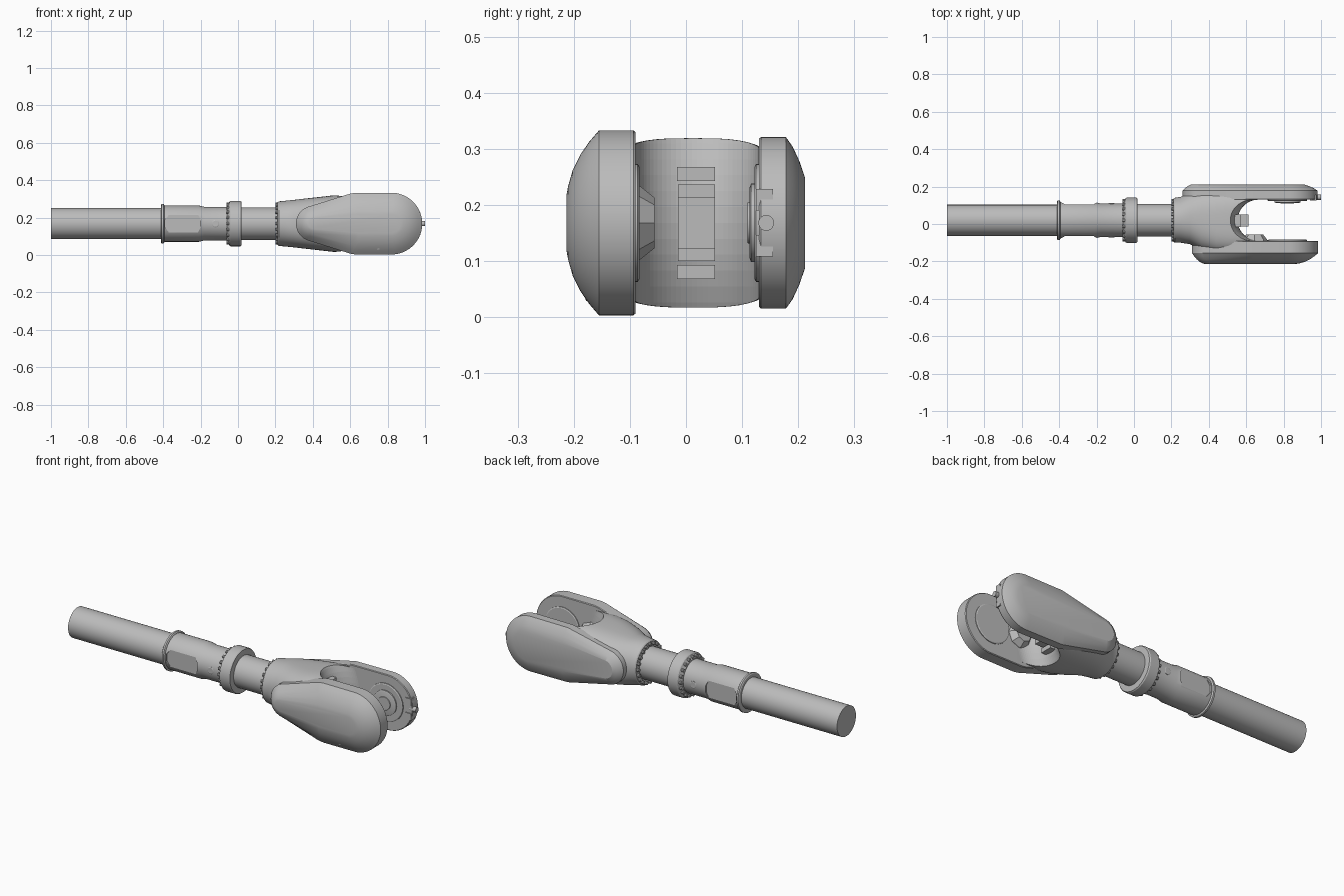
import bpy, bmesh, math
from mathutils import Vector

cube = bpy.data.objects.get("Cube")
if cube:
    bpy.data.objects.remove(cube, do_unlink=True)

AY, AZ = 0.02, 0.168      # shaft axis
HUB = 0.82                # pivot position along x


def material(name, rgb):
    m = bpy.data.materials.new(name)
    m.use_nodes = True
    m.diffuse_color = (*rgb, 1)
    m.node_tree.nodes["Principled BSDF"].inputs["Base Color"].default_value = (*rgb, 1)
    return m


GREY = material("plain grey", (0.5, 0.5, 0.5))


def loft(name, rings):
    """Skin a list of equal-length closed rings and cap both ends."""
    bm = bmesh.new()
    rows = [[bm.verts.new(p) for p in ring] for ring in rings]
    n = len(rows[0])
    for a, b in zip(rows, rows[1:]):
        for i in range(n):
            bm.faces.new((a[i], a[(i + 1) % n], b[(i + 1) % n], b[i]))
    bm.faces.new(rows[0])
    bm.faces.new(rows[-1])
    bmesh.ops.recalc_face_normals(bm, faces=bm.faces)
    mesh = bpy.data.meshes.new(name)
    bm.to_mesh(mesh)
    bm.free()
    mesh.materials.append(GREY)
    ob = bpy.data.objects.new(name, mesh)
    bpy.context.collection.objects.link(ob)
    return ob


def circle(n):
    return [(math.cos(2 * math.pi * i / n), math.sin(2 * math.pi * i / n)) for i in range(n)]


def lathe(name, profile, n=64):
    """Turn (x, radius) pairs around the shaft axis."""
    return loft(name, [[(x, AY + r * c, AZ + r * s) for c, s in circle(n)] for x, r in profile])


def disc(name, x, z, layers, n=32):
    """Round part facing y, from (y, radius) pairs."""
    return loft(name, [[(x + r * c, y, z + r * s) for c, s in circle(n)] for y, r in layers])


def hull(circles, n=72):
    """Rounded outline wrapped around (u, v, r) circles."""
    pts = []
    for c, s in circle(n):
        u, v, r = max(circles, key=lambda k: k[0] * c + k[1] * s + k[2])
        pts.append((u + r * c, v + r * s))
    return pts


def cover(name, circles, layers):
    """Teardrop shell: each layer is (y, fraction the outline shrinks)."""
    return loft(name, [[(u, y, v) for u, v in hull([(a, b, r * (1 - f)) for a, b, r in circles])]
                       for y, f in layers])


def box(name, lo, hi):
    (x0, y0, z0), (x1, y1, z1) = lo, hi
    return loft(name, [[(x, y0, z0), (x, y1, z0), (x, y1, z1), (x, y0, z1)] for x in (x0, x1)])


def cut(ob, cutter):
    mod = ob.modifiers.new("cut", 'BOOLEAN')
    mod.operation = 'DIFFERENCE'
    mod.solver = 'EXACT'
    mod.object = cutter
    cutter.hide_render = True
    cutter.hide_set(True)


# Shaft and its collars
lathe("rear_tube", [(-1, 0.083), (-0.38, 0.083)])
lathe("flange", [(-0.412, 0.1), (-0.408, 0.106), (-0.398, 0.106), (-0.394, 0.1)])
sleeve = lathe("sleeve", [(-0.4, 0.097), (-0.21, 0.097), (-0.18, 0.09), (-0.04, 0.09)])
lathe("middle_collar", [(-0.06, 0.094), (-0.05, 0.108), (-0.045, 0.118), (-0.04, 0.121),
                        (0.012, 0.121), (0.018, 0.117), (0.02, 0.088)])
lathe("front_tube", [(0, 0.087), (0.24, 0.087)])

# Flat window recesses and buttons on both sides of the sleeve
for side, s in (("front", -1), ("back", 1)):
    hexagon = [(-0.39, -0.02), (-0.36, -0.06), (-0.22, -0.06),
               (-0.2, -0.02), (-0.2, 0.02), (-0.22, 0.06), (-0.36, 0.06), (-0.39, 0.02)]
    cutter = loft(side + "_window_cutter",
                  [[(x, AY + s * d, AZ + z) for x, z in hexagon] for d in (0.085, 0.13)])
    cut(sleeve, cutter)
    disc(side + "_button", -0.12, AZ, [(AY + s * 0.07, 0.02), (AY + s * 0.089, 0.02),
                                       (AY + s * 0.091, 0.016)])

# Bolt rings
for ring, x0, x1, rad in (("collar", -0.062, -0.045, 0.104), ("neck", 0.2, 0.22, 0.104)):
    for i, (c, s) in enumerate(circle(20)):
        y, z = AY + rad * c, AZ + rad * s
        loft(f"{ring}_bolt_{i}", [[(x, y + 0.009 * a, z + 0.009 * b) for a, b in circle(10)]
                                  for x in (x0, x1)])


# Fork body: rounded-box sections growing out of the neck
def section(x, y0, y1, hz, power):
    def soft(t):
        return math.copysign(abs(t) ** (2 / power), t)
    return [(x, (y0 + y1) / 2 + (y1 - y0) / 2 * soft(c), AZ + hz * soft(s)) for c, s in circle(64)]


body = loft("fork_body", [section(*k) for k in (
    (0.212, -0.095, 0.135, 0.114, 2), (0.218, -0.1, 0.14, 0.119, 2), (0.25, -0.1, 0.145, 0.122, 2.1),
    (0.3, -0.108, 0.172, 0.127, 2.3), (0.36, -0.14, 0.185, 0.134, 2.6),
    (0.44, -0.162, 0.19, 0.143, 3), (0.51, -0.165, 0.19, 0.151, 3.2),
    (0.58, -0.16, 0.185, 0.15, 3.4), (0.66, -0.15, 0.175, 0.146, 3.8))])

# Curved throat between the arms, bulging toward mid-height
rings = []
for i in range(13):
    t = i / 6 - 1
    start = 0.555 - 0.05 * t * t
    rings.append([(u, v, AZ + 0.17 * t) for u, v in hull([(start + 0.11, AY, 0.11), (1.2, AY, 0.11)])])
cut(body, loft("throat_cutter", rings))

# Arms
cover("front_arm", [(0.405, AZ, 0.095), (0.64, AZ, 0.165), (HUB, AZ, 0.165)],
      [(-0.09, 0.02), (-0.094, 0), (-0.155, 0), (-0.172, 0.12), (-0.188, 0.26),
       (-0.202, 0.43), (-0.21, 0.6), (-0.213, 0.7)])
cover("back_arm", [(0.355, AZ, 0.095), (0.62, AZ, 0.152), (HUB + 0.008, AZ, 0.153)],
      [(0.13, 0.02), (0.134, 0), (0.178, 0), (0.19, 0.11), (0.202, 0.28), (0.212, 0.47)])

# Pivot plates and bosses inside the fork
disc("back_pivot_plate", HUB, AZ, [(0.135, 0.105), (0.125, 0.105), (0.122, 0.1)], 48)
disc("back_pivot_ring", HUB, AZ, [(0.124, 0.07), (0.116, 0.07), (0.113, 0.062)], 48)
disc("back_pivot_center", HUB, AZ, [(0.12, 0.04), (0.11, 0.036)])
disc("front_pivot_plate", HUB, AZ, [(-0.1, 0.105), (-0.086, 0.105), (-0.083, 0.1)], 48)
disc("front_inner_boss", 0.645, AZ, [(-0.1, 0.07), (-0.085, 0.068), (-0.056, 0.045)], 8)

# Latch block in the throat
box("latch_block", (0.53, -0.014, 0.1), (0.59, 0.052, 0.236))
for name, s in (("upper", 1), ("lower", -1)):
    z = sorted((AZ + s * 0.045, AZ + s * 0.068))
    box(name + "_latch_tooth", (0.55, -0.014, z[0]), (0.612, 0.052, z[1]))
    z = sorted((AZ + s * 0.075, AZ + s * 0.1))
    box(name + "_latch_lip", (0.5, -0.016, z[0]), (0.57, 0.052, z[1]))

# Tip catch on the back arm
loft("tip_catch", [[(x, 0.143 + 0.014 * c, AZ + 0.014 * s) for c, s in circle(20)] for x in (0.96, 1.0)])
for name, s in (("upper", 1), ("lower", -1)):
    z = sorted((AZ + s * 0.022, AZ + s * 0.06))
    box(name + "_tip_pad", (0.94, 0.125, z[0]), (0.975, 0.155, z[1]))

# Small fasteners on the front cover
disc("cover_screw_upper", 0.55, 0.228, [(-0.18, 0.016), (-0.2, 0.016), (-0.202, 0.011)], 20)
disc("cover_screw_lower", 0.75, 0.045, [(-0.15, 0.016), (-0.178, 0.016), (-0.18, 0.011)], 20)

# Smooth shading with sharp edges kept
bpy.ops.object.select_all(action='DESELECT')
for ob in bpy.context.collection.objects:
    if ob.type == 'MESH' and not ob.hide_render:
        ob.select_set(True)
        bpy.context.view_layer.objects.active = ob
bpy.ops.object.shade_smooth_by_angle(angle=math.radians(25))
